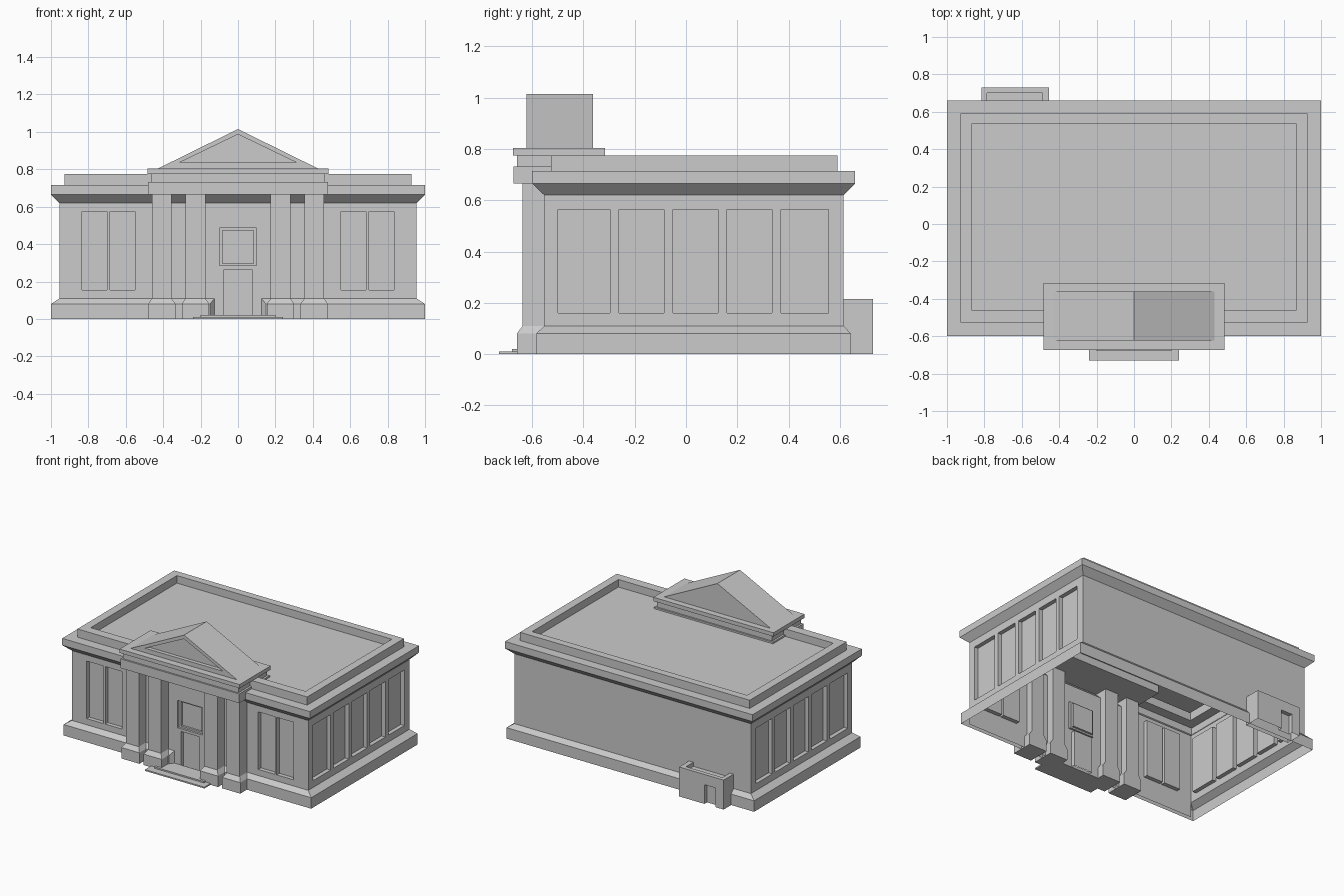
import bpy
from mathutils import Vector
import bmesh

if "Cube" in bpy.data.objects:
    bpy.data.objects.remove(bpy.data.objects["Cube"])


def make(name, faces):
    """Object from a list of faces, each a list of 3D points."""
    bm = bmesh.new()
    for f in faces:
        bm.faces.new([bm.verts.new(p) for p in f])
    bmesh.ops.remove_doubles(bm, verts=bm.verts, dist=1e-5)
    me = bpy.data.meshes.new(name)
    bm.to_mesh(me)
    bm.free()
    ob = bpy.data.objects.new(name, me)
    bpy.context.collection.objects.link(ob)
    return ob


def rect(x0, x1, y0, y1, z):
    return [(x0, y0, z), (x1, y0, z), (x1, y1, z), (x0, y1, z)]


def loft(rings, closed=True, start=False, end=False):
    """Skin successive rings of points."""
    faces = []
    for a, b in zip(rings, rings[1:]):
        n = len(a)
        for i in range(n if closed else n - 1):
            j = (i + 1) % n
            quad = []
            for p in (a[i], a[j], b[j], b[i]):
                if p not in quad:
                    quad.append(p)
            if len(quad) > 2:
                faces.append(quad)
    if start:
        faces.append(rings[0][::-1])
    if end:
        faces.append(rings[-1])
    return faces


def box(name, x0, x1, y0, y1, z0, z1):
    return make(name, loft([rect(x0, x1, y0, y1, z0), rect(x0, x1, y0, y1, z1)], True, True, True))


def wall(origin, u_dir, u0, u1, z0, z1, recesses):
    """Flat wall with rectangular recesses (ua, ub, za, zb, depth)."""
    U, Z, O = Vector(u_dir), Vector((0, 0, 1)), Vector(origin)
    N = U.cross(Z)
    us = sorted({u0, u1, *[v for r in recesses for v in r[:2]]})
    zs = sorted({z0, z1, *[v for r in recesses for v in r[2:4]]})

    def depth(i, j):
        u, z, d = (us[i] + us[i + 1]) / 2, (zs[j] + zs[j + 1]) / 2, 0
        for r in recesses:
            if r[0] < u < r[1] and r[2] < z < r[3]:
                d = r[4]
        return d

    def P(u, z, d):
        return O + U * u + Z * z - N * d

    faces = []
    for i in range(len(us) - 1):
        for j in range(len(zs) - 1):
            a, b, c, e, d = us[i], us[i + 1], zs[j], zs[j + 1], depth(i, j)
            faces.append([P(a, c, d), P(b, c, d), P(b, e, d), P(a, e, d)])
            if i and depth(i - 1, j) != d:
                q = depth(i - 1, j)
                faces.append([P(a, c, q), P(a, c, d), P(a, e, d), P(a, e, q)])
            if j and depth(i, j - 1) != d:
                q = depth(i, j - 1)
                faces.append([P(a, c, q), P(b, c, q), P(b, c, d), P(a, c, d)])
    return faces


# Main walls: body footprint
X, YF, YB = 0.955, -0.553, 0.615
front = [(-0.075, 0.075, 0, 0.265, 0.03),            # door
         (-0.1, 0.1, 0.285, 0.485, 0.015),           # window frame
         (-0.083, 0.083, 0.297, 0.472, 0.03)]        # window pane
for a, b in ((0.55, 0.685), (0.7, 0.835)):           # paired windows
    front += [(a, b, 0.155, 0.575, 0.03), (-b, -a, 0.155, 0.575, 0.03)]
make("front_wall", wall((0, YF, 0), (1, 0, 0), -X, X, 0, 0.62, front))
side = [(-0.5, -0.296), (-0.261, -0.085), (-0.05, 0.125), (0.16, 0.335), (0.37, 0.555)]
make("right_wall", wall((X, 0, 0), (0, 1, 0), YF, YB, 0.11, 0.62,
                        [(a, b, 0.16, 0.565, 0.03) for a, b in side]))
make("left_wall", wall((-X, 0, 0), (0, -1, 0), -YB, -YF, 0.11, 0.62,
                       [(-b, -a, 0.16, 0.565, 0.03) for a, b in side]))
make("back_wall", wall((0, YB, 0), (-1, 0, 0), -X, X, 0.11, 0.62, []))


# Plinth with a gap at the entrance
def plinth_ring(gap, x, y0, y1, z):
    right = [(0.125, YF, z), (gap, y0, z), (x, y0, z), (x, y1, z)]
    return right + [(-p[0], p[1], z) for p in right[::-1]]


make("plinth", loft([plinth_ring(0.15, 1, -0.584, 0.643, 0),
                     plinth_ring(0.15, 1, -0.584, 0.643, 0.08),
                     plinth_ring(0.125, X, YF, YB, 0.11)], closed=False))

# Flared cornice, parapet and sunken roof deck
make("cornice_and_roof", loft([
    rect(-X, X, YF, YB, 0.62),
    rect(-1, 1, -0.6, 0.66, 0.665), rect(-1, 1, -0.6, 0.66, 0.715),
    rect(-0.928, 0.928, -0.527, 0.59, 0.715), rect(-0.928, 0.928, -0.527, 0.59, 0.775),
    rect(-0.868, 0.868, -0.46, 0.535, 0.775), rect(-0.868, 0.868, -0.46, 0.535, 0.72)], end=True))

# Portico columns with flared bases
for name, x in (("outer", 0.4075), ("inner", 0.2275)):
    for s, tag in ((-1, "left"), (1, "right")):
        c, w, b = s * x, 0.0525, 0.073
        make(f"{name}_column_{tag}", loft([
            rect(c - b, c + b, -0.66, -0.5, 0), rect(c - b, c + b, -0.66, -0.5, 0.08),
            rect(c - w, c + w, -0.637, -0.5, 0.11), rect(c - w, c + w, -0.637, -0.5, 0.665)],
            True, True, True))

# Portico entablature
box("architrave", -0.48, 0.48, -0.672, -0.318, 0.665, 0.732)
box("frieze", -0.465, 0.465, -0.66, -0.33, 0.732, 0.775)
box("portico_cornice", -0.485, 0.485, -0.674, -0.316, 0.775, 0.803)


# Pediment with a recessed triangle
def tri(w, z0, z1, y):
    return [(-w, y, z0), (w, y, z0), (0, y, z1)]


make("pediment", loft([tri(0.43, 0.803, 1.015, -0.362), tri(0.43, 0.803, 1.015, -0.623),
                       tri(0.315, 0.835, 0.987, -0.623), tri(0.315, 0.835, 0.987, -0.595)],
                      True, True, True))

# Entrance steps
box("lower_step", -0.24, 0.24, -0.73, YF, 0, 0.01)
box("upper_step", -0.2, 0.2, -0.678, YF, 0.01, 0.02)

# Rear annex: door face, sides and sunken top
ends = [(-0.815, 0.73), (-0.815, 0.61), (-0.455, 0.61), (-0.455, 0.73)]
annex = wall((0, 0.73, 0), (-1, 0, 0), 0.455, 0.815, 0, 0.215, [(0.66, 0.75, 0, 0.14, 0.03)])
annex += loft([[(x, y, z) for x, y in ends] for z in (0, 0.215)], closed=False)
annex += loft([rect(-0.815, -0.455, 0.61, 0.73, 0.215), rect(-0.785, -0.49, 0.61, 0.7, 0.215),
               rect(-0.785, -0.49, 0.61, 0.7, 0.185)], end=True)
make("rear_annex", annex)
